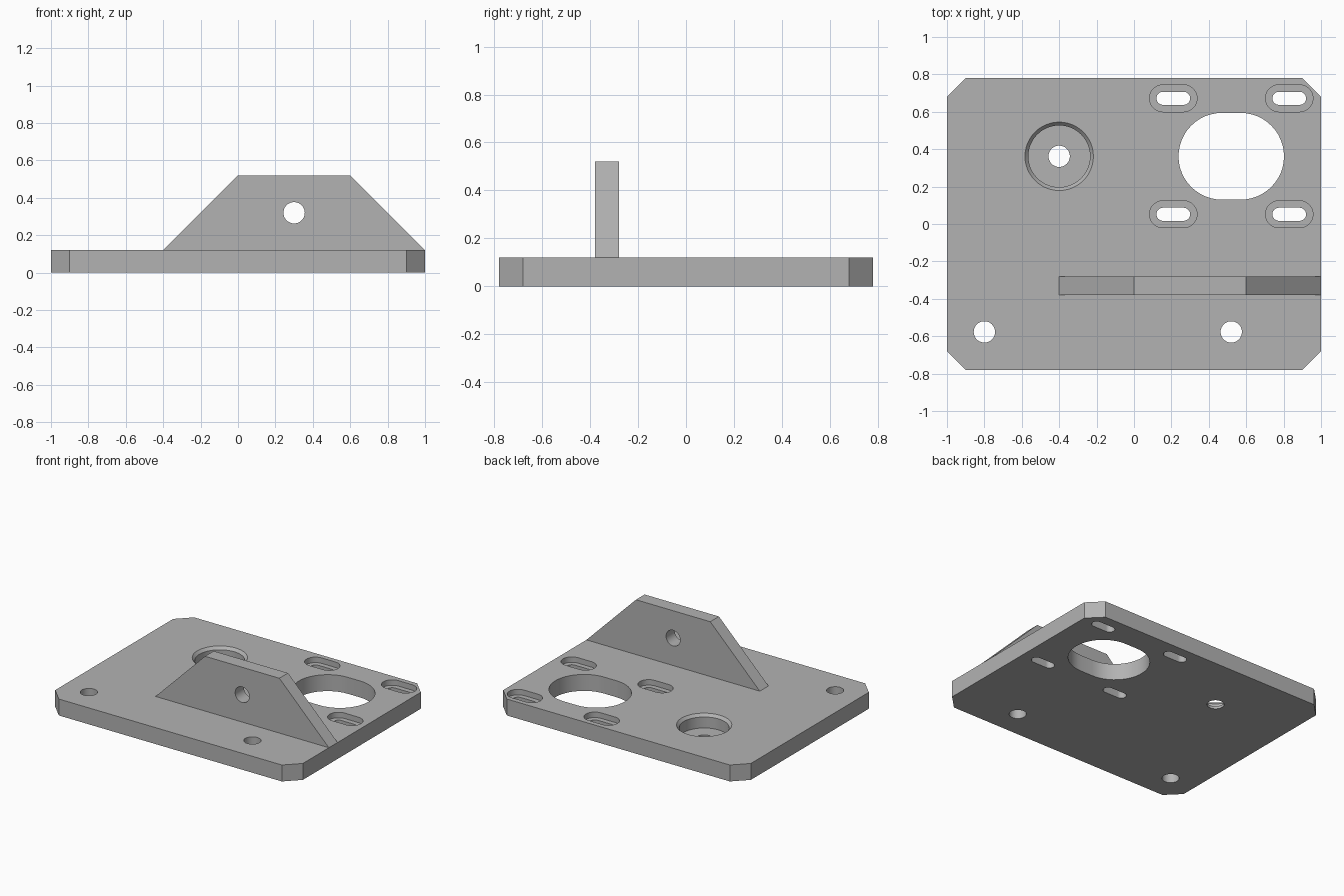
import bpy, bmesh
from math import pi, cos, sin
from mathutils import Matrix

old = bpy.data.objects.get("Cube")
if old:
    bpy.data.objects.remove(old, do_unlink=True)

metal = bpy.data.materials.new("plain grey")
metal.use_nodes = True
GREY = (0.45, 0.45, 0.45, 1)
metal.diffuse_color = GREY
metal.node_tree.nodes["Principled BSDF"].inputs["Base Color"].default_value = GREY


def add_object(name, bm):
    bmesh.ops.recalc_face_normals(bm, faces=bm.faces)
    mesh = bpy.data.meshes.new(name)
    bm.to_mesh(mesh)
    bm.free()
    mesh.materials.append(metal)
    obj = bpy.data.objects.new(name, mesh)
    bpy.context.collection.objects.link(obj)
    return obj


def loft(name, rings):
    """Closed solid through rings that have equal point counts."""
    bm = bmesh.new()
    loops = [[bm.verts.new(p) for p in ring] for ring in rings]
    bm.faces.new(loops[0])
    bm.faces.new(loops[-1])
    for a, b in zip(loops, loops[1:]):
        for i in range(len(a)):
            j = (i + 1) % len(a)
            bm.faces.new((a[i], a[j], b[j], b[i]))
    return add_object(name, bm)


def slot_ring(x, y, z, r, half, n=24):
    """Rounded slot outline; half is the offset of the arc centres."""
    ring = []
    for side, start in ((1, -pi / 2), (-1, pi / 2)):
        for i in range(n + 1):
            if half == 0 and i == n:
                continue
            a = start + pi * i / n
            ring.append((x + side * half + r * cos(a), y + r * sin(a), z))
    return ring


def cutter(name, x, y, steps, half=0):
    """Stepped hole; steps are (height, radius) from the bottom up."""
    obj = loft(name, [slot_ring(x, y, z, r, half) for z, r in steps])
    obj.hide_render = True
    return obj


def cut(target, cutters):
    bpy.context.view_layer.objects.active = target
    for c in cutters:
        mod = target.modifiers.new("hole", 'BOOLEAN')
        mod.operation = 'DIFFERENCE'
        mod.solver = 'EXACT'
        mod.object = c
        bpy.ops.object.modifier_apply(modifier=mod.name)
        bpy.data.objects.remove(c, do_unlink=True)
    bpy.ops.object.select_all(action='DESELECT')
    target.select_set(True)
    bpy.ops.object.shade_smooth_by_angle(angle=pi / 6)


# Base plate with clipped corners
T, W, D, C = 0.12, 1.0, 0.78, 0.1
outline = [(W, D - C), (W - C, D), (C - W, D), (-W, D - C),
           (-W, C - D), (C - W, -D), (W - C, -D), (W, C - D)]
plate = loft("base_plate", [[(x, y, z) for x, y in outline] for z in (0, T)])

# Motor opening, four recessed slots, bearing seat and front bolt holes
MX, MY, P, BOLT = 0.52, 0.362, 0.31, 0.057
LOW, HIGH = -0.1, 0.3
holes = [cutter("motor_opening", MX, MY, [(LOW, 0.232), (HIGH, 0.232)], 0.05)]
for sx in (-1, 1):
    for sy in (-1, 1):
        holes.append(cutter("slot", MX + sx * P, MY + sy * P,
                            [(LOW, 0.035), (0.08, 0.035), (0.08, 0.072), (HIGH, 0.072)], 0.055))
holes.append(cutter("bearing_seat", -0.4, MY,
                    [(LOW, BOLT), (0.02, BOLT), (0.02, 0.165),
                     (0.1, 0.165), (T, 0.183), (HIGH, 0.183)]))
for x in (-0.8, MX):
    holes.append(cutter("bolt_hole", x, -0.577, [(LOW, BOLT), (HIGH, BOLT)]))
cut(plate, holes)

# Upright fin with a cross hole
profile = [(-0.4, T), (0, 0.52), (0.6, 0.52), (W, T)]
fin = loft("upright_fin", [[(x, y, z) for x, z in profile] for y in (-0.38, -0.28)])
pin = cutter("pin_hole", 0, 0, [(-0.5, BOLT), (0.5, BOLT)])
pin.data.transform(Matrix.Translation((0.3, -0.33, 0.32)) @ Matrix.Rotation(pi / 2, 4, 'X'))
cut(fin, [pin])
